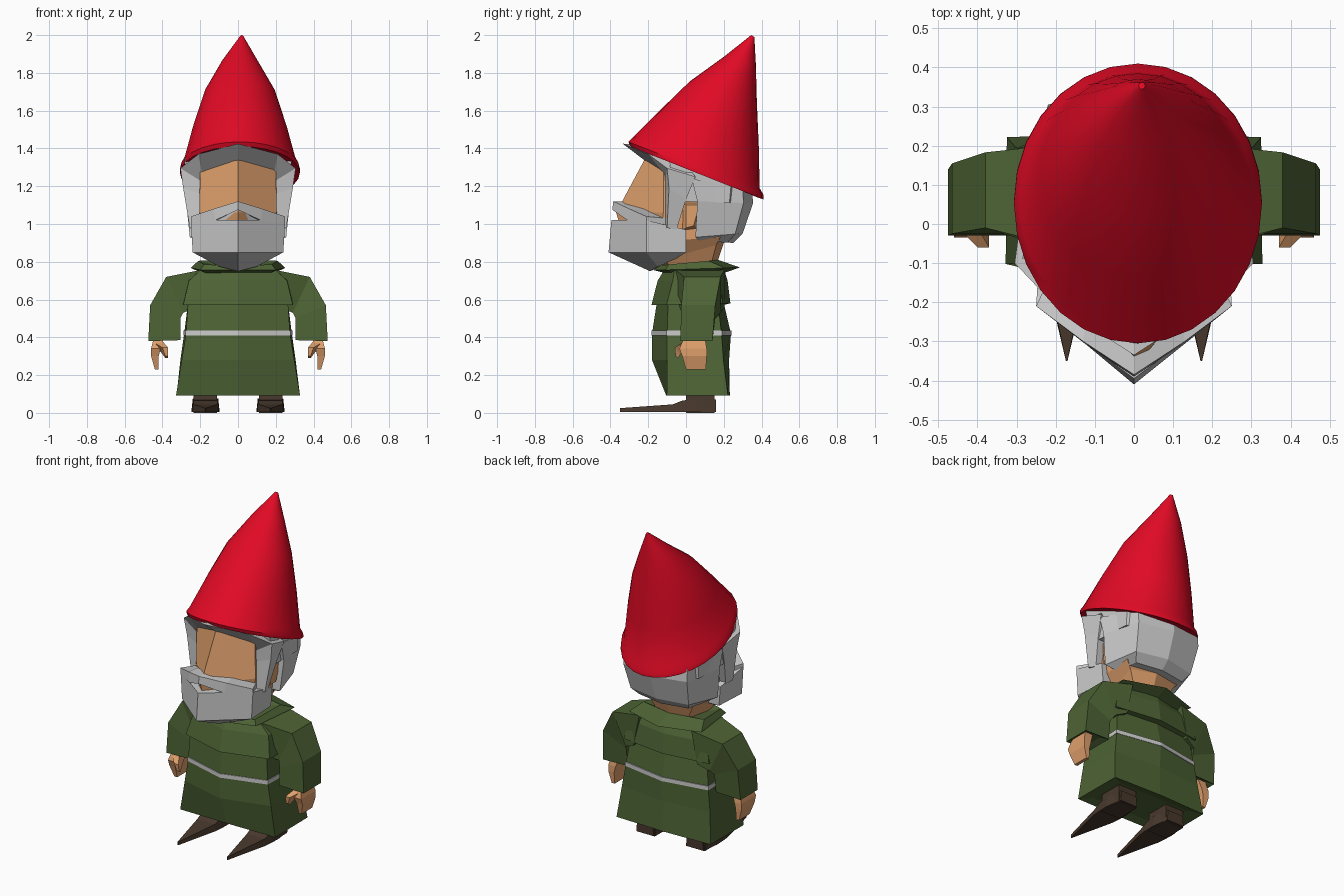
import bpy, bmesh, math
from mathutils import Vector


def material(name, rgb):
    m = bpy.data.materials.new(name)
    m.diffuse_color = (*rgb, 1)
    return m


RED = material("red_felt", (0.75, 0.003, 0.018))
GREEN = material("green_cloth", (0.075, 0.125, 0.035))
SKIN = material("skin", (0.74, 0.35, 0.15))
BROWN = material("brown_leather", (0.065, 0.04, 0.026))
WHITE = material("white_hair", (0.62, 0.60, 0.61))


def loft(name, rings, mat, cap0=True, cap1=True, mirror=False, smooth=False):
    """Bridge equal-length closed rings into one skin."""
    bm = bmesh.new()
    vs = [[bm.verts.new(p) for p in r] for r in rings]
    n = len(rings[0])
    for a, b in zip(vs, vs[1:]):
        for i in range(n):
            j = (i + 1) % n
            bm.faces.new((a[i], a[j], b[j], b[i]))
    if cap0:
        bm.faces.new(vs[0][::-1])
    if cap1:
        bm.faces.new(vs[-1])
    bmesh.ops.remove_doubles(bm, verts=bm.verts, dist=0.0005)
    bmesh.ops.recalc_face_normals(bm, faces=bm.faces)
    me = bpy.data.meshes.new(name)
    bm.to_mesh(me)
    bm.free()
    me.materials.append(mat)
    ob = bpy.data.objects.new(name, me)
    bpy.context.collection.objects.link(ob)
    if mirror:
        mod = ob.modifiers.new("mirror", 'MIRROR')
        mod.merge_threshold = 0.001
    if smooth:
        bpy.context.view_layer.objects.active = ob
        ob.select_set(True)
        bpy.ops.object.shade_smooth_by_angle(angle=math.radians(40))
        ob.select_set(False)
    return ob


def hexring(hf, hb, y0, y1, kf, kb, zf, zb=None):
    """Six-sided section: front keel, front corners, back corners, back keel."""
    zb = zf if zb is None else zb
    z = lambda y: zf + (zb - zf) * (y - y0) / (y1 - y0)
    pts = [(0, y0), (hf, y0 + kf), (hb, y1 - kb), (0, y1), (-hb, y1 - kb), (-hf, y0 + kf)]
    return [(x, y, z(y)) for x, y in pts]


# pointed hat: tilted elliptical sections between a front and a back line
def hat_ring(fy, fz, by, bz, hw, cx=0.01, n=28):
    f, b = Vector((cx, fy, fz)), Vector((cx, by, bz))
    c, h = (f + b) / 2, (b - f) / 2
    return [c + h * math.sin(t) + Vector((hw * math.cos(t), 0, 0))
            for t in (2 * math.pi * i / n for i in range(n))]


loft("hat", [hat_ring(-0.27, 1.41, 0.38, 1.14, 0.29), hat_ring(-0.295, 1.41, 0.41, 1.13, 0.317),
             hat_ring(-0.305, 1.435, 0.41, 1.155, 0.317), hat_ring(-0.28, 1.46, 0.39, 1.19, 0.30),
             hat_ring(-0.14, 1.60, 0.385, 1.42, 0.25), hat_ring(0.02, 1.755, 0.375, 1.65, 0.187),
             hat_ring(0.20, 1.885, 0.37, 1.84, 0.095), hat_ring(0.345, 2.0, 0.362, 1.99, 0.008, 0.02)],
     RED, smooth=True)

# head with wedge-shaped face
loft("head", [hexring(0.10, 0.10, -0.10, 0.16, 0.03, 0.03, 0.74, 0.78),
              hexring(0.14, 0.16, -0.16, 0.20, 0.05, 0.04, 0.80, 0.90),
              hexring(0.20, 0.20, -0.32, 0.22, 0.18, 0.04, 0.90, 0.93),
              hexring(0.205, 0.21, -0.37, 0.24, 0.25, 0.04, 1.06, 1.06),
              hexring(0.20, 0.21, -0.22, 0.26, 0.10, 0.04, 1.34, 1.16)], SKIN)

# hair on the back of the head and above the ears
loft("back_hair", [hexring(0.19, 0.17, 0.07, 0.25, 0.0, 0.03, 0.91, 0.90),
                   hexring(0.255, 0.20, 0.05, 0.30, 0.0, 0.04, 0.93, 0.95),
                   hexring(0.275, 0.22, 0.06, 0.355, 0.0, 0.05, 1.12, 1.11),
                   hexring(0.28, 0.22, 0.03, 0.35, 0.0, 0.05, 1.24, 1.18)], WHITE)
loft("crown_hair", [hexring(0.26, 0.25, -0.06, 0.33, 0.0, 0.10, 1.12, 1.11),
                    hexring(0.285, 0.25, -0.09, 0.34, 0.0, 0.10, 1.35, 1.19)], WHITE)

# brow overhang and sideburns framing the face, half mirrored
loft("brow_and_sideburns", [
    [(0, -0.21, 1.33), (0, -0.335, 1.425), (0, -0.10, 1.42), (0, -0.10, 1.30)],
    [(0.19, -0.115, 1.265), (0.21, -0.20, 1.37), (0.22, -0.02, 1.34), (0.18, 0.0, 1.26)],
    [(0.20, -0.11, 1.23), (0.305, -0.10, 1.295), (0.285, 0.05, 1.25), (0.19, 0.04, 1.20)],
    [(0.20, -0.11, 1.16), (0.29, -0.09, 1.19), (0.265, 0.0, 1.13), (0.19, 0.0, 1.13)],
    [(0.20, -0.11, 0.98), (0.255, -0.10, 0.98), (0.24, -0.05, 0.97), (0.19, -0.05, 0.97)]],
    WHITE, cap0=False, mirror=True)

# ears
loft("ear", [[(0.19, -0.03, 0.96), (0.19, 0.06, 0.97), (0.19, 0.09, 1.12), (0.19, -0.03, 1.12)],
             [(0.225, 0.00, 0.98), (0.235, 0.04, 0.99), (0.24, 0.07, 1.10), (0.23, 0.00, 1.10)]],
     SKIN, mirror=True)


# beard: keeled block tapering to the chin, filled behind the mouth gap
def beard_ring(hw, keel, corner, back, zk, zc, zb):
    return [(0, keel, zk), (hw, corner, zc), (hw * 0.95, back, zb),
            (-hw * 0.95, back, zb), (-hw, corner, zc)]


loft("beard", [beard_ring(0.10, -0.19, -0.15, -0.08, 0.75, 0.775, 0.80),
               beard_ring(0.24, -0.41, -0.21, 0.0, 0.85, 0.85, 0.85),
               beard_ring(0.25, -0.395, -0.21, 0.0, 1.02, 1.02, 0.97),
               beard_ring(0.20, -0.345, -0.185, -0.02, 1.02, 1.02, 0.97),
               beard_ring(0.18, -0.372, -0.17, -0.02, 1.085, 1.03, 0.98)], WHITE)

# moustache arching over the mouth gap
loft("moustache", [
    [(0, -0.39, 1.075), (0, -0.385, 1.12), (0, -0.33, 1.12), (0, -0.33, 1.075)],
    [(0.12, -0.31, 1.02), (0.13, -0.30, 1.08), (0.12, -0.22, 1.08), (0.11, -0.23, 1.02)],
    [(0.25, -0.21, 1.0), (0.25, -0.21, 1.04), (0.20, -0.10, 1.03), (0.20, -0.10, 1.0)]],
    WHITE, cap0=False, mirror=True)

# coat, shoulder cape, collar and belt stripe
loft("coat", [hexring(0.25, 0.25, -0.06, 0.17, 0.0, 0.0, 0.11),
              hexring(0.328, 0.325, -0.105, 0.232, 0.003, 0.01, 0.093),
              hexring(0.298, 0.305, -0.18, 0.228, 0.08, 0.03, 0.28),
              hexring(0.275, 0.285, -0.18, 0.238, 0.08, 0.05, 0.42),
              hexring(0.265, 0.265, -0.155, 0.20, 0.06, 0.03, 0.58)], GREEN)
loft("cape", [hexring(0.24, 0.24, -0.15, 0.19, 0.05, 0.04, 0.575, 0.57),
              hexring(0.29, 0.295, -0.183, 0.235, 0.08, 0.04, 0.57, 0.58),
              hexring(0.26, 0.27, -0.15, 0.22, 0.08, 0.04, 0.70),
              hexring(0.19, 0.20, -0.11, 0.20, 0.05, 0.05, 0.765)], GREEN)
loft("collar", [hexring(0.17, 0.19, -0.11, 0.20, 0.04, 0.05, 0.74),
                hexring(0.20, 0.25, -0.17, 0.285, 0.06, 0.08, 0.755, 0.77),
                hexring(0.18, 0.21, -0.15, 0.17, 0.06, 0.05, 0.78, 0.81),
                hexring(0.12, 0.13, -0.11, 0.13, 0.05, 0.04, 0.76, 0.79)], GREEN)
loft("belt_stripe", [hexring(0.278, 0.288, -0.183, 0.241, 0.08, 0.05, z) for z in (0.41, 0.435)], WHITE)


# sleeves: (outer x,z), (inner x,z), y range
def sleeve_ring(ox, oz, ix, iz, y0, y1):
    return [(ox, y0, oz), (ox, y1, oz), (ix, y1, iz), (ix, y0, iz)]


loft("sleeve", [sleeve_ring(0.18, 0.76, 0.22, 0.56, -0.06, 0.205),
                sleeve_ring(0.38, 0.72, 0.29, 0.53, -0.01, 0.183),
                sleeve_ring(0.465, 0.57, 0.305, 0.50, -0.025, 0.155),
                sleeve_ring(0.475, 0.38, 0.305, 0.385, -0.03, 0.14),
                sleeve_ring(0.44, 0.40, 0.34, 0.40, 0.0, 0.11)], GREEN, mirror=True)


# hands and thumbs
def hand_ring(x0, x1, y0, y1, z):
    return [(x0, y0, z), (x1, y0, z), (x1, y1, z), (x0, y1, z)]


loft("hand", [hand_ring(0.39, 0.445, -0.01, 0.10, 0.40), hand_ring(0.41, 0.46, -0.035, 0.11, 0.34),
              hand_ring(0.42, 0.46, -0.02, 0.11, 0.30), hand_ring(0.42, 0.44, 0.0, 0.105, 0.23)],
     SKIN, mirror=True)
loft("thumb", [[(0.40, -0.01, 0.38), (0.44, -0.02, 0.37), (0.43, 0.04, 0.35), (0.39, 0.03, 0.35)],
               [(0.37, -0.06, 0.345), (0.40, -0.06, 0.345), (0.40, -0.03, 0.31), (0.37, -0.03, 0.31)],
               [(0.37, -0.055, 0.30), (0.385, -0.055, 0.30), (0.385, -0.04, 0.29), (0.37, -0.04, 0.29)]],
     SKIN, mirror=True)


# pointed shoes with short ankles
def shoe_ring(y, hw, top, cx=0.172):
    return [(cx - hw, y, 0.005), (cx + hw, y, 0.005), (cx + hw * 0.9, y, top), (cx - hw * 0.9, y, top)]


loft("shoe", [shoe_ring(0.16, 0.06, 0.07), shoe_ring(0.05, 0.075, 0.075), shoe_ring(-0.02, 0.073, 0.065),
              shoe_ring(-0.07, 0.068, 0.045), shoe_ring(-0.35, 0.002, 0.025)], BROWN, mirror=True)
loft("ankle", [[(0.11, 0.0, z), (0.235, 0.0, z), (0.235, 0.15, z), (0.11, 0.15, z)] for z in (0.0, 0.13)],
     BROWN, mirror=True)
